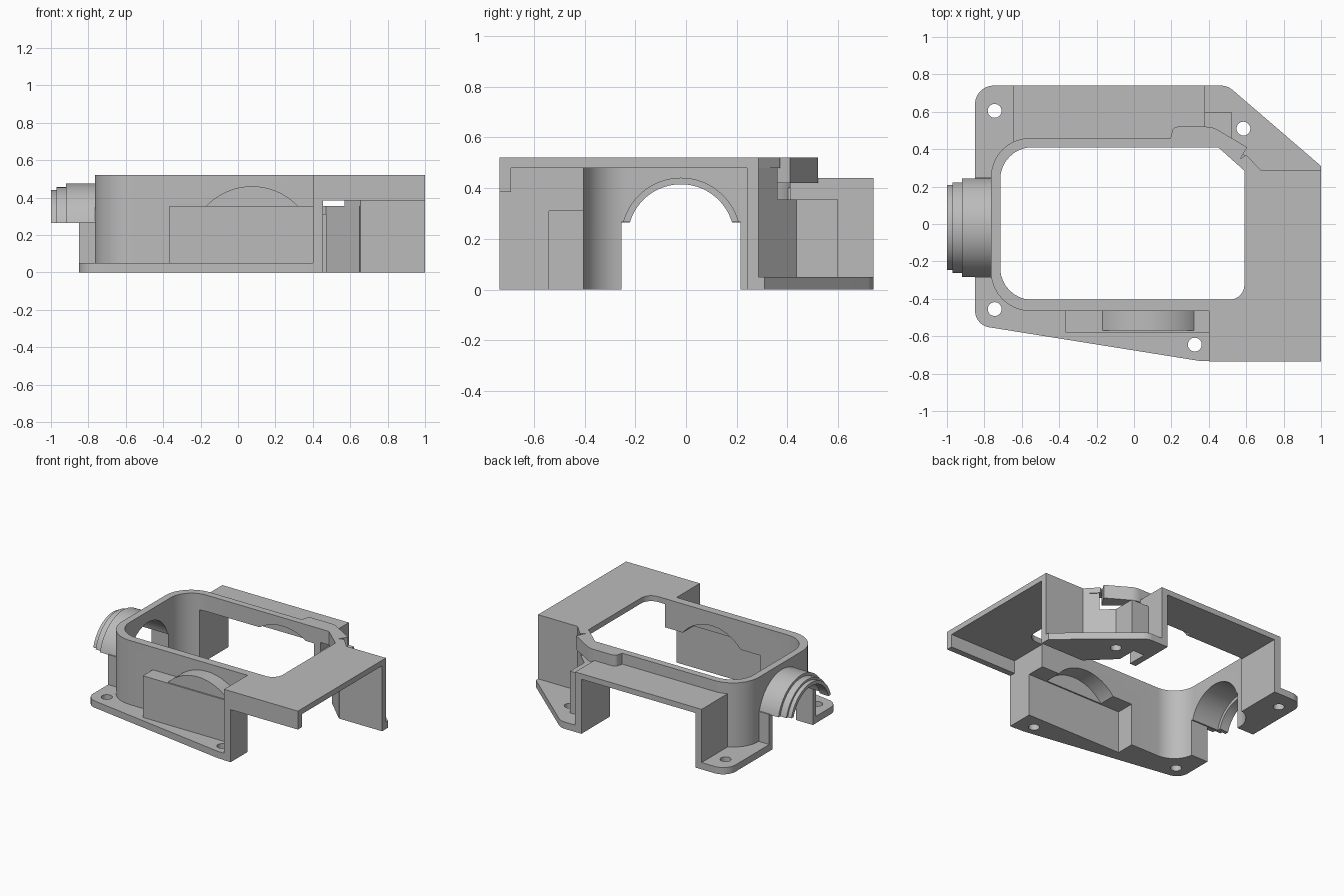
import bpy, bmesh, math
from mathutils import Vector

cube = bpy.data.objects.get("Cube")
if cube:
    bpy.data.objects.remove(cube, do_unlink=True)

grey = bpy.data.materials.new("plain_grey")
grey.use_nodes = True
grey.diffuse_color = (0.5, 0.5, 0.5, 1)
grey.node_tree.nodes["Principled BSDF"].inputs["Base Color"].default_value = (0.5, 0.5, 0.5, 1)


def fillet(pts, steps=10):
    """Round each corner given as (x, y, radius)."""
    out = []
    for i, p in enumerate(pts):
        c = Vector(p[:2])
        if len(p) < 3:
            out.append(c)
            continue
        a = (Vector(pts[i - 1][:2]) - c).normalized()
        b = (Vector(pts[(i + 1) % len(pts)][:2]) - c).normalized()
        half = a.angle(b) / 2
        centre = c + (a + b).normalized() * p[2] / math.sin(half)
        s = c + a * p[2] / math.tan(half) - centre
        e = c + b * p[2] / math.tan(half) - centre
        for k in range(steps + 1):
            d = s.lerp(e, k / steps).normalized() * p[2]
            out.append(centre + d)
    return out


def arc(u, v, r, low):
    """Circle segment above a chord that starts at angle low."""
    n = 40
    angles = [low + (math.pi - 2 * low) * k / n for k in range(n + 1)]
    return [(u + r * math.cos(t), v + r * math.sin(t)) for t in angles]


def prism(name, pts, w0, w1, axis="z"):
    """Extrude a closed outline along one axis."""
    place = {"z": lambda u, v, w: (u, v, w),
             "y": lambda u, v, w: (u, w, v),
             "x": lambda u, v, w: (w, u, v)}[axis]
    pts = fillet(pts)
    bm = bmesh.new()
    low = [bm.verts.new(place(p[0], p[1], w0)) for p in pts]
    top = [bm.verts.new(place(p[0], p[1], w1)) for p in pts]
    bm.faces.new(low)
    bm.faces.new(top)
    for i in range(len(pts)):
        j = (i + 1) % len(pts)
        bm.faces.new((low[i], low[j], top[j], top[i]))
    bmesh.ops.recalc_face_normals(bm, faces=bm.faces)
    mesh = bpy.data.meshes.new(name)
    bm.to_mesh(mesh)
    bm.free()
    mesh.materials.append(grey)
    ob = bpy.data.objects.new(name, mesh)
    bpy.context.collection.objects.link(ob)
    return ob


def block(name, x0, x1, y0, y1, z0, z1):
    return prism(name, [(x0, y0), (x1, y0), (x1, y1), (x0, y1)], z0, z1)


def combine(target, other, operation):
    mod = target.modifiers.new(operation.lower(), "BOOLEAN")
    mod.operation, mod.solver, mod.object = operation, "EXACT", other
    bpy.context.view_layer.objects.active = target
    bpy.ops.object.modifier_apply(modifier=mod.name)
    bpy.data.objects.remove(other, do_unlink=True)


TOP, FLANGE = 0.52, 0.05
PIPE_Y, PIPE_Z, CHORD = -0.02, 0.205, 0.265


def pipe_arc(r):
    return arc(PIPE_Y, PIPE_Z, r, math.asin((CHORD - PIPE_Z) / r))


# Main rounded wall
housing = prism("housing", [(-0.765, -0.465, 0.21), (0.45, -0.465), (0.45, -0.36),
                            (0.36, -0.36), (0.36, 0.46), (-0.765, 0.46, 0.21)], 0, TOP)

solids = [
    # Mounting flanges
    prism("base_flange", [(-0.85, 0.74, 0.1), (-0.85, -0.54, 0.09), (0.35, -0.732),
                          (0.44, -0.732), (0.44, -0.42), (-0.6, -0.3), (-0.6, 0.74)], 0, FLANGE),
    prism("corner_flange", [(0.36, 0.74), (0.5, 0.74, 0.1), (1, 0.31), (1, 0.25), (0.66, 0.25),
                            (0.48, 0.41), (0.48, 0.5), (0.36, 0.56)], 0, FLANGE),
    # Back and front side boxes
    block("back_box", -0.645, 0.38, 0.4, 0.74, 0, 0.44),
    block("front_box", -0.365, 0.43, -0.58, -0.42, 0, 0.355),
    prism("front_bulge", arc(0.075, 0.122, 0.338, 0.7), -0.57, -0.43, "y"),
    # Covered end: post, plate, lip, wall and corner
    block("front_post", 0.402, 0.455, -0.735, -0.38, 0, TOP),
    prism("cover_plate", [(0.41, -0.735), (1, -0.735), (1, 0.285), (0.68, 0.285), (0.6, 0.37),
                          (0.5, 0.3), (0.5, -0.3), (0.41, -0.38)], 0.48, TOP),
    block("front_lip", 0.41, 1, -0.735, -0.69, 0.385, TOP),
    prism("end_wall", [(1, 0.285), (0.68, 0.285), (0.6, 0.36), (0.57, 0.32),
                       (0.655, 0.24), (1, 0.24)], 0, TOP),
    prism("corner_box", [(0.35, 0.6), (0.52, 0.6), (0.52, 0.435), (0.68, 0.285), (0.65, 0.24),
                         (0.45, 0.3), (0.35, 0.4)], 0, 0.355),
    prism("corner_rim", [(0.19, 0.44), (0.21, 0.52, 0.03), (0.42, 0.52, 0.12), (0.605, 0.41),
                         (0.54, 0.3), (0.19, 0.38)], 0.42, TOP),
    # Stepped half pipe and its supports
    prism("pipe_base", pipe_arc(0.27), -0.92, -0.74, "x"),
    prism("pipe_step", pipe_arc(0.25), -0.97, -0.91, "x"),
    prism("pipe_end", pipe_arc(0.235), -1, -0.96, "x"),
    block("pipe_support", -0.85, -0.74, -0.29, 0.25, 0, 0.27),
]
for ob in solids:
    combine(housing, ob, "UNION")

cutters = [
    # Central opening
    prism("opening", [(-0.715, -0.405, 0.17), (0.59, -0.405, 0.08), (0.59, 0.285), (0.45, 0.41),
                      (-0.715, 0.41, 0.17)], -1, 1),
    # Hollows of the side boxes
    block("back_hollow", -0.595, 0.33, 0.3, 0.9, -1, 0.4),
    block("front_hollow", -0.32, 0.6, -0.54, -0.3, -1, 0.31),
    prism("front_arch", arc(0.075, 0.122, 0.3, 0.5), -0.53, -0.3, "y"),
    prism("back_arch", arc(0.075, 0.122, 0.335, 0.7), 0.3, 0.435, "y"),
    block("corner_hollow", 0.38, 0.47, 0.35, 0.555, -1, 0.31),
    prism("corner_relief", [(0.4, 0.405), (0.47, 0.415), (0.655, 0.235), (0.5, 0.2)], -1, 0.42),
    # Pipe bore and the slot beneath it
    prism("pipe_bore", pipe_arc(0.21), -1.1, -0.6, "x"),
    prism("pipe_counterbore", pipe_arc(0.234), -0.93, -0.6, "x"),
    block("pipe_slot", -0.95, -0.6, -0.255, 0.215, -1, 0.267),
]
# Screw holes
for x, y in [(-0.745, 0.605), (0.585, 0.51), (-0.745, -0.455), (0.325, -0.645)]:
    ring = [(x + 0.037 * math.cos(k * math.pi / 16), y + 0.037 * math.sin(k * math.pi / 16))
            for k in range(32)]
    cutters.append(prism("screw_hole", ring, -0.2, 0.2))
for ob in cutters:
    combine(housing, ob, "DIFFERENCE")

bpy.ops.object.select_all(action="DESELECT")
housing.select_set(True)
bpy.context.view_layer.objects.active = housing
bpy.ops.object.shade_smooth_by_angle(angle=math.radians(25))
